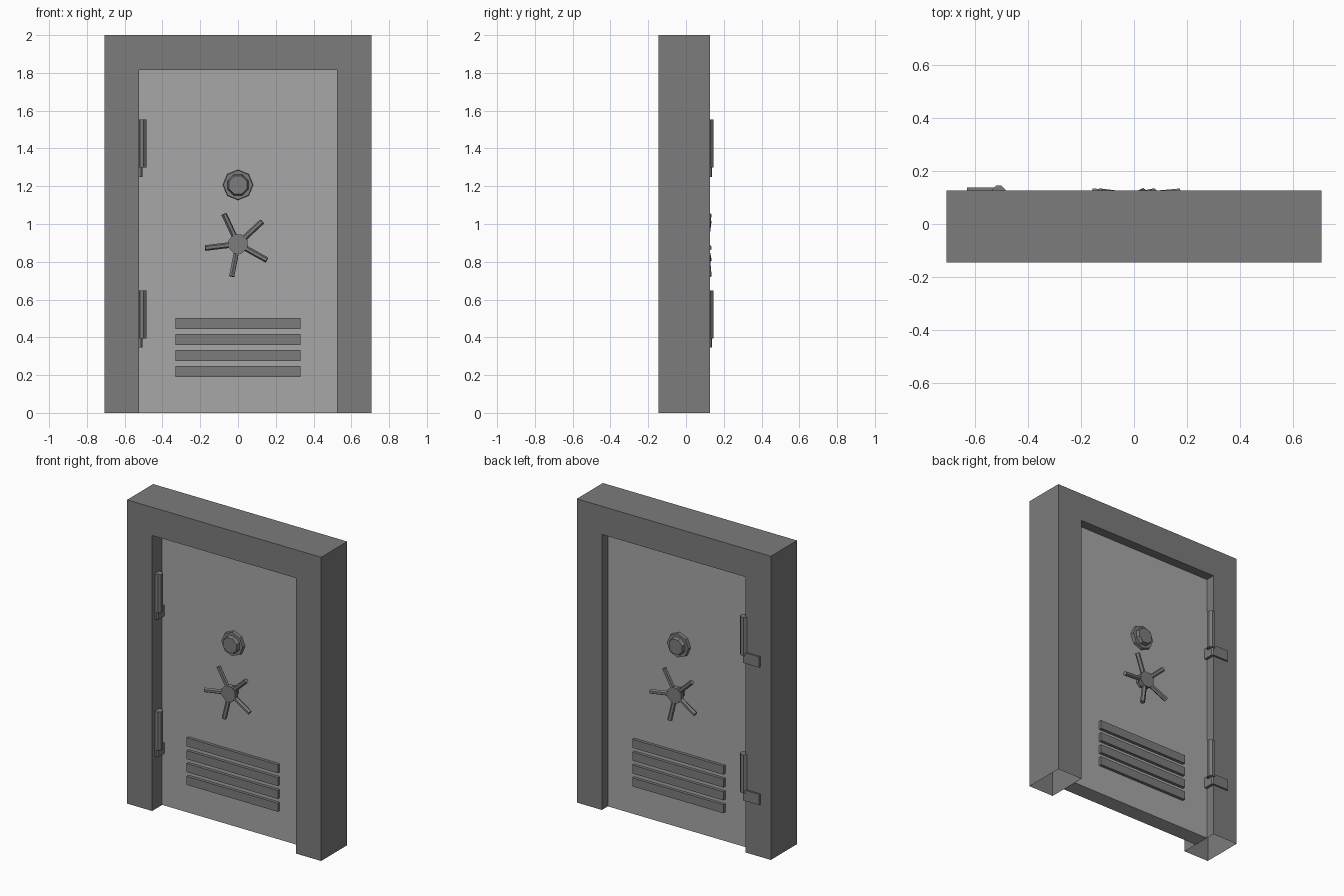
import bpy, bmesh, math
from mathutils import Vector, Matrix

if "Cube" in bpy.data.objects:
    bpy.data.objects.remove(bpy.data.objects["Cube"])

MID = 0.0125                    # y of the door's middle plane
FACE = 0.0525                   # half thickness of the door


def material(name, v):
    m = bpy.data.materials.new(name)
    m.diffuse_color = (v, v, v, 1)
    m.use_nodes = True
    m.node_tree.nodes["Principled BSDF"].inputs["Base Color"].default_value = m.diffuse_color
    return m


DARK = material("dark_grey", 0.2)
LIGHT = material("light_grey", 0.39)


def finish(name, bm, mat):
    bmesh.ops.recalc_face_normals(bm, faces=bm.faces)
    me = bpy.data.meshes.new(name)
    bm.to_mesh(me)
    bm.free()
    me.materials.append(mat)
    ob = bpy.data.objects.new(name, me)
    bpy.context.collection.objects.link(ob)
    return ob


def extrude(name, pts, vec, mat, open_bottom=False):
    """Extrude a flat outline along a vector."""
    bm = bmesh.new()
    f = bm.faces.new([bm.verts.new(p) for p in pts])
    r = bmesh.ops.extrude_face_region(bm, geom=[f], use_keep_orig=True)
    bmesh.ops.translate(bm, vec=vec, verts=[g for g in r["geom"] if isinstance(g, bmesh.types.BMVert)])
    bmesh.ops.recalc_face_normals(bm, faces=bm.faces)
    if open_bottom:
        low = [f for f in bm.faces if all(v.co.z < 1e-5 for v in f.verts)]
        bmesh.ops.delete(bm, geom=low, context='FACES')
    return finish(name, bm, mat)


def box(name, x, y, z, mat):
    pts = [(x[0], y[0], z[0]), (x[1], y[0], z[0]), (x[1], y[0], z[1]), (x[0], y[0], z[1])]
    return extrude(name, pts, (0, y[1] - y[0], 0), mat)


def rod(name, p0, p1, r0, r1, sides, roll=0.0):
    """Low-poly rod from p0 to p1."""
    p0, p1 = Vector(p0), Vector(p1)
    d = p1 - p0
    bm = bmesh.new()
    mat = (Matrix.Translation((p0 + p1) / 2) @ d.to_track_quat('Z', 'Y').to_matrix().to_4x4()
           @ Matrix.Rotation(math.radians(roll), 4, 'Z'))
    bmesh.ops.create_cone(bm, cap_ends=True, segments=sides, radius1=r0, radius2=r1,
                          depth=d.length, matrix=mat)
    return finish(name, bm, DARK)


# Frame: upside-down U, hollow at the feet
W, O, T = 0.707, 0.524, 1.814
outline = [(-W, 0), (-W, 2), (W, 2), (W, 0), (O, 0), (O, T), (-O, T), (-O, 0)]
extrude("door_frame", [(x, -0.145, z) for x, z in outline], (0, 0.272, 0), DARK, open_bottom=True)

# Door panel
box("door_panel", (-O, O), (MID - FACE, MID + FACE), (0, T), LIGHT)

# Hardware on each side; the back set is the front set turned half round
for side, turn in (("front", 1), ("back", -1)):
    def P(x, out, z):
        """x across, out = distance out of the door face, z up."""
        return (x * turn, MID - turn * (FACE + out), z)

    # Combination dial
    rod(side + "_dial_base", P(0, -0.005, 1.207), P(0, 0.022, 1.207), 0.081, 0.078, 8)
    rod(side + "_dial_knob", P(0, 0.02, 1.207), P(0, 0.045, 1.207), 0.06, 0.052, 8, 22.5)

    # Hand wheel: shaft, hub and five splayed spokes
    hz = 0.894
    rod(side + "_wheel_shaft", P(0, -0.005, hz), P(0, 0.04, hz), 0.036, 0.036, 8, 22.5)
    rod(side + "_wheel_hub", P(0, 0.03, hz), P(0, 0.06, hz), 0.054, 0.054, 8, 22.5)
    for i in range(5):
        a = math.radians(43 + 72 * i)
        c, s = math.cos(a), math.sin(a)
        rod(f"{side}_wheel_spoke_{i + 1}", P(0.03 * c, 0.043, hz + 0.03 * s),
            P(0.175 * c, 0.056, hz + 0.175 * s), 0.015, 0.015, 6)

    # Vent slats
    for i in range(4):
        z = 0.191 + 0.0847 * i
        y = sorted((P(0, -0.005, 0)[1], P(0, 0.02, 0)[1]))
        box(f"{side}_vent_slat_{i + 1}", (-0.332, 0.332), y, (z, z + 0.056), DARK)

    # Hinges (mirrored front to back): pin and bent strap
    for label, dz in (("upper", 0.0), ("lower", -0.905)):
        def H(x, out, z):
            return (x, MID - turn * out, z + dz)
        rod(f"{side}_{label}_hinge_pin", H(-0.51, 0.108, 1.30), H(-0.51, 0.108, 1.553),
            0.0265, 0.0265, 8, 22.5)
        strap = [(-0.53, 0.05), (-0.506, 0.05), (-0.506, 0.119), (-0.513, 0.126),
                 (-0.63, 0.126), (-0.63, 0.112), (-0.53, 0.112)]
        extrude(f"{side}_{label}_hinge_strap", [H(x, o, 1.25) for x, o in strap], (0, 0, 0.07), DARK)
